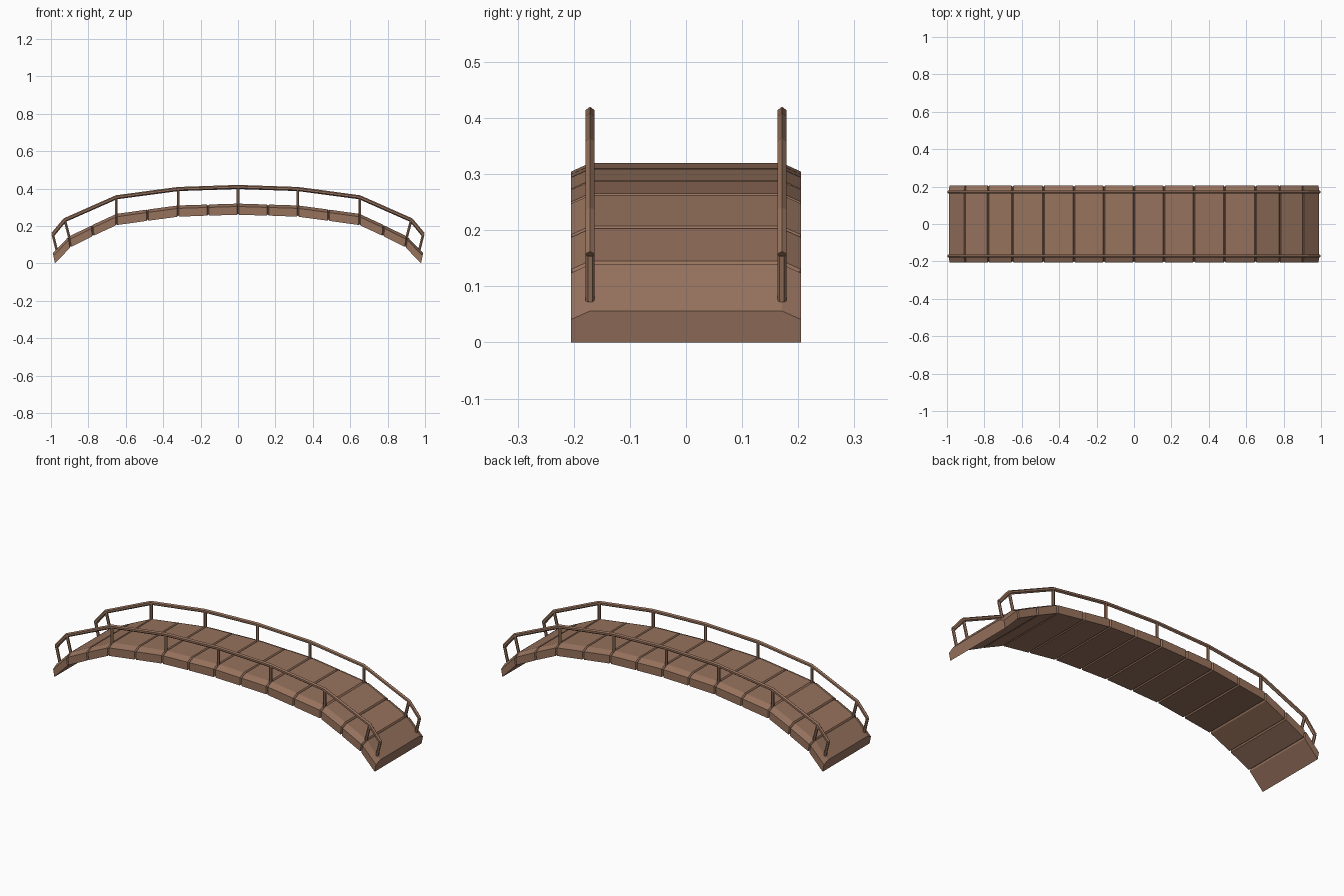
import bpy, bmesh, math
from mathutils import Vector as V

if "Cube" in bpy.data.objects:
    bpy.data.objects.remove(bpy.data.objects["Cube"])

wood = bpy.data.materials.new("brown_wood")
wood.diffuse_color = (0.31, 0.17, 0.11, 1)
wood.use_nodes = True
wood.node_tree.nodes["Principled BSDF"].inputs["Base Color"].default_value = wood.diffuse_color

# Half-span stations (x, z), from the crown to the foot
TOP = [(0, .32), (.16, .315), (.32, .31), (.485, .288), (.65, .265), (.78, .205), (.905, .143), (.99, .056)]
BOTTOM = [(0, .26), (.16, .256), (.32, .25), (.485, .228), (.65, .205), (.775, .147), (.895, .087), (.979, 0)]
RAIL = [(0, .409), (.32, .398), (.65, .354), (.926, .232), (.990, .155)]
FEET = [(0, .31), (.32, .30), (.65, .255), (.902, .14), (.970, .074)]


def full(half):
    """Mirror a half-span list to the whole span, as points in the XZ plane."""
    return [V((-x, 0, z)) for x, z in reversed(half[1:])] + [V((x, 0, z)) for x, z in half]


def loft(name, ring_sets):
    """Join each list of equal-sized rings into a closed tube."""
    bm = bmesh.new()
    for rings in ring_sets:
        rows = [[bm.verts.new(p) for p in ring] for ring in rings]
        n = len(rows[0])
        for a, b in zip(rows, rows[1:]):
            for i in range(n):
                j = (i + 1) % n
                bm.faces.new((a[i], a[j], b[j], b[i]))
        bm.faces.new(rows[0])
        bm.faces.new(rows[-1])
    bmesh.ops.recalc_face_normals(bm, faces=bm.faces)
    me = bpy.data.meshes.new(name)
    bm.to_mesh(me)
    bm.free()
    me.materials.append(wood)
    ob = bpy.data.objects.new(name, me)
    bpy.context.collection.objects.link(ob)
    return ob


# Plank deck: chamfered section, with a V groove at every joint
def section(t, b, inset=0.0):
    up = (t - b).normalized()
    t, b = t - up * inset, b + up * inset
    w, c = .205 - inset, .171 - inset * .5
    edge = t - up * .0155
    pts = [(-w, b), (w, b), (w, edge), (c, t), (-c, t), (-w, edge)]
    return [V((p.x, y, p.z)) for y, p in pts]


top, bottom = full(TOP), full(BOTTOM)
rings = [section(top[0], bottom[0])]
for i in range(1, len(top) - 1):
    def toward(k):
        f = .0055 / (top[k] - top[i]).length
        return section(top[i].lerp(top[k], f), bottom[i].lerp(bottom[k], f))
    rings += [toward(i - 1), section(top[i], bottom[i], .006), toward(i + 1)]
rings.append(section(top[-1], bottom[-1]))
loft("plank_deck", [rings])

# Handrails and posts on both sides
HEX = [(0, .011), (.008, .005), (.008, -.005), (0, -.011), (-.008, -.005), (-.008, .005)]
path, feet = full(RAIL), full(FEET)
Y = V((0, 1, 0))


def rail_ring(i, y):
    d1 = (path[i] - path[max(i - 1, 0)]).normalized()
    d2 = (path[min(i + 1, len(path) - 1)] - path[i]).normalized()
    d = (d1 + d2).normalized()
    up = d.cross(Y)
    if up.z < 0:
        up = -up
    return [path[i] + Y * (y + a) + up * b for a, b in HEX]


def post_ring(p, axis, y):
    side = axis.cross(Y)
    return [p + Y * (y + .008 * math.cos(k * math.pi / 3)) + side * .008 * math.sin(k * math.pi / 3)
            for k in range(6)]


for label, y in (("front", -.171), ("back", .171)):
    loft(label + "_handrail", [[rail_ring(i, y) for i in range(len(path))]])
    posts = []
    for foot, head in zip(feet, path):
        axis = (head - foot).normalized()
        posts.append([post_ring(foot, axis, y), post_ring(head, axis, y)])
    loft(label + "_posts", posts)
